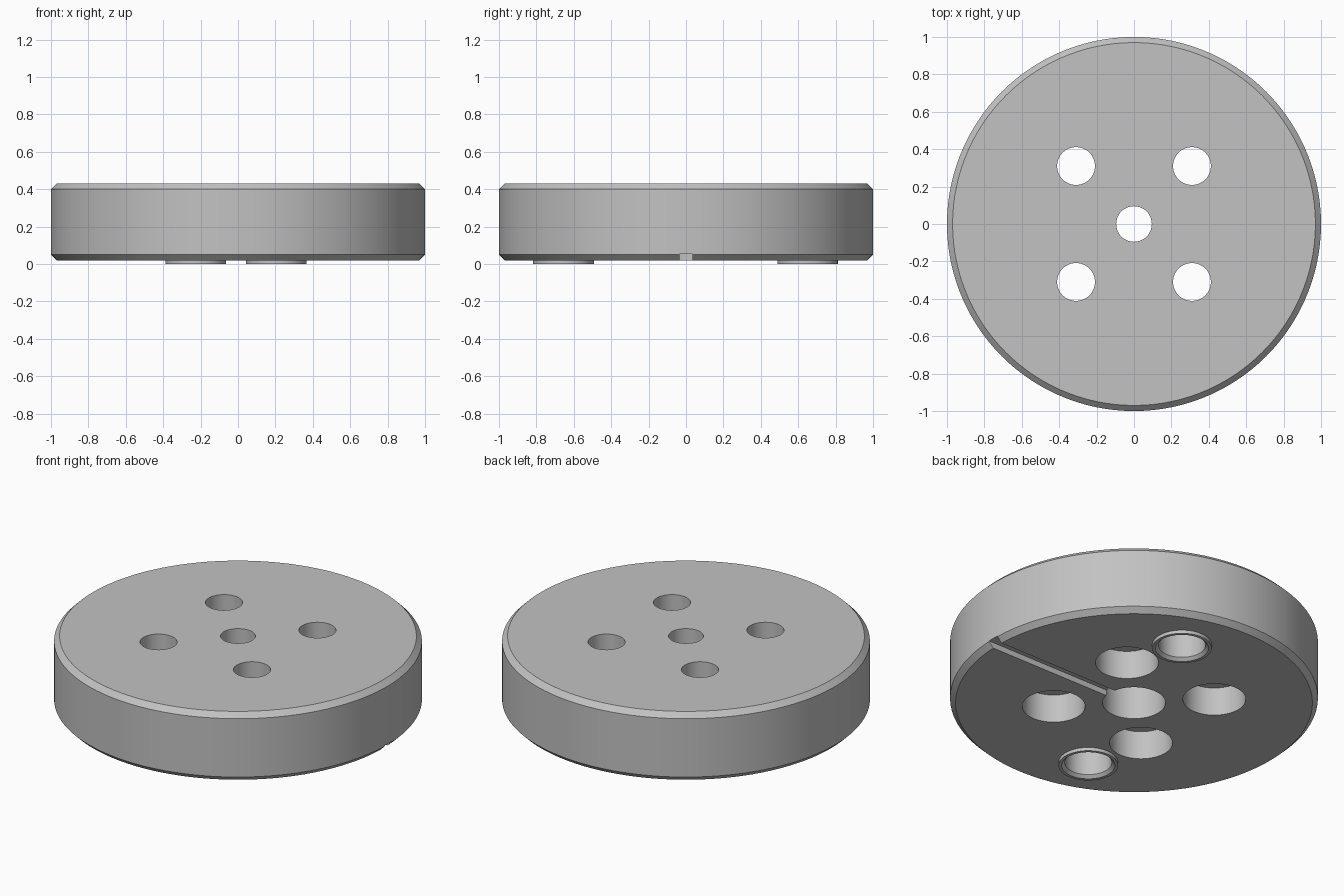
import bpy, bmesh, math
from mathutils import Matrix

if "Cube" in bpy.data.objects:
    bpy.data.objects.remove(bpy.data.objects["Cube"])

metal = bpy.data.materials.new("plain grey metal")
metal.use_nodes = True
GREY = (0.54, 0.54, 0.54, 1)
metal.diffuse_color = GREY
metal.node_tree.nodes["Principled BSDF"].inputs["Base Color"].default_value = GREY


def finish(name, bm, at=(0, 0)):
    bmesh.ops.recalc_face_normals(bm, faces=bm.faces)
    mesh = bpy.data.meshes.new(name)
    bm.to_mesh(mesh)
    bm.free()
    mesh.materials.append(metal)
    obj = bpy.data.objects.new(name, mesh)
    obj.location = (at[0], at[1], 0)
    bpy.context.collection.objects.link(obj)
    return obj


def turned(name, profile, at=(0, 0), steps=64):
    """Solid of revolution; the (radius, height) profile is closed on the axis."""
    points = [(0, profile[0][1]), *profile, (0, profile[-1][1])]
    bm = bmesh.new()
    verts = [bm.verts.new((r, 0, z)) for r, z in points]
    edges = [bm.edges.new(pair) for pair in zip(verts, verts[1:])]
    bmesh.ops.spin(bm, geom=verts + edges, cent=(0, 0, 0), axis=(0, 0, 1),
                   angle=math.tau, steps=steps)
    bmesh.ops.remove_doubles(bm, verts=bm.verts, dist=1e-5)
    bmesh.ops.dissolve_limit(bm, angle_limit=0.001, verts=bm.verts, edges=bm.edges)
    return finish(name, bm, at)


def combine(target, tool, operation):
    mod = target.modifiers.new(tool.name, "BOOLEAN")
    mod.object, mod.operation, mod.solver = tool, operation, "EXACT"
    bpy.context.view_layer.objects.active = target
    bpy.ops.object.modifier_apply(modifier=mod.name)
    bpy.data.objects.remove(tool)


BASE, TOP, BEVEL = 0.02, 0.43, 0.03

# Chamfered disc
disc = turned("round_plate", [(1 - BEVEL, BASE), (1, BASE + BEVEL),
                              (1, TOP - BEVEL), (1 - BEVEL, TOP)], steps=120)

# Raised bosses on the underside, each with a chamfered blind bore
for at in ((0.205, 0.65), (-0.225, -0.655)):
    combine(disc, turned("boss", [(0.162, 0), (0.162, 0.1)], at), "UNION")
    combine(disc, turned("boss_bore", [(0.15, -0.005), (0.128, 0.017), (0.128, 0.27)], at),
            "DIFFERENCE")

# Stepped through holes, wide from below: four around the centre and one in it
holes = [(x, y, 0.101, 0.19) for x in (-0.31, 0.31) for y in (-0.31, 0.31)]
holes.append((0, 0, 0.095, 0.25))
for x, y, radius, shoulder in holes:
    combine(disc, turned("stepped_hole", [(0.171, -0.1), (0.171, shoulder),
                                          (radius, shoulder), (radius, 0.6)], (x, y)),
            "DIFFERENCE")

# Radial groove on the underside, from the centre bore to the rim
bm = bmesh.new()
bmesh.ops.create_cube(bm, size=1, matrix=Matrix.Translation((0.6, 0, 0))
                      @ Matrix.Diagonal((1, 0.07, 0.108, 1)))
combine(disc, finish("groove", bm), "DIFFERENCE")

# Smooth curved walls with sharp edges
bpy.ops.object.select_all(action="DESELECT")
disc.select_set(True)
bpy.context.view_layer.objects.active = disc
bpy.ops.object.shade_smooth_by_angle(angle=math.radians(25))
